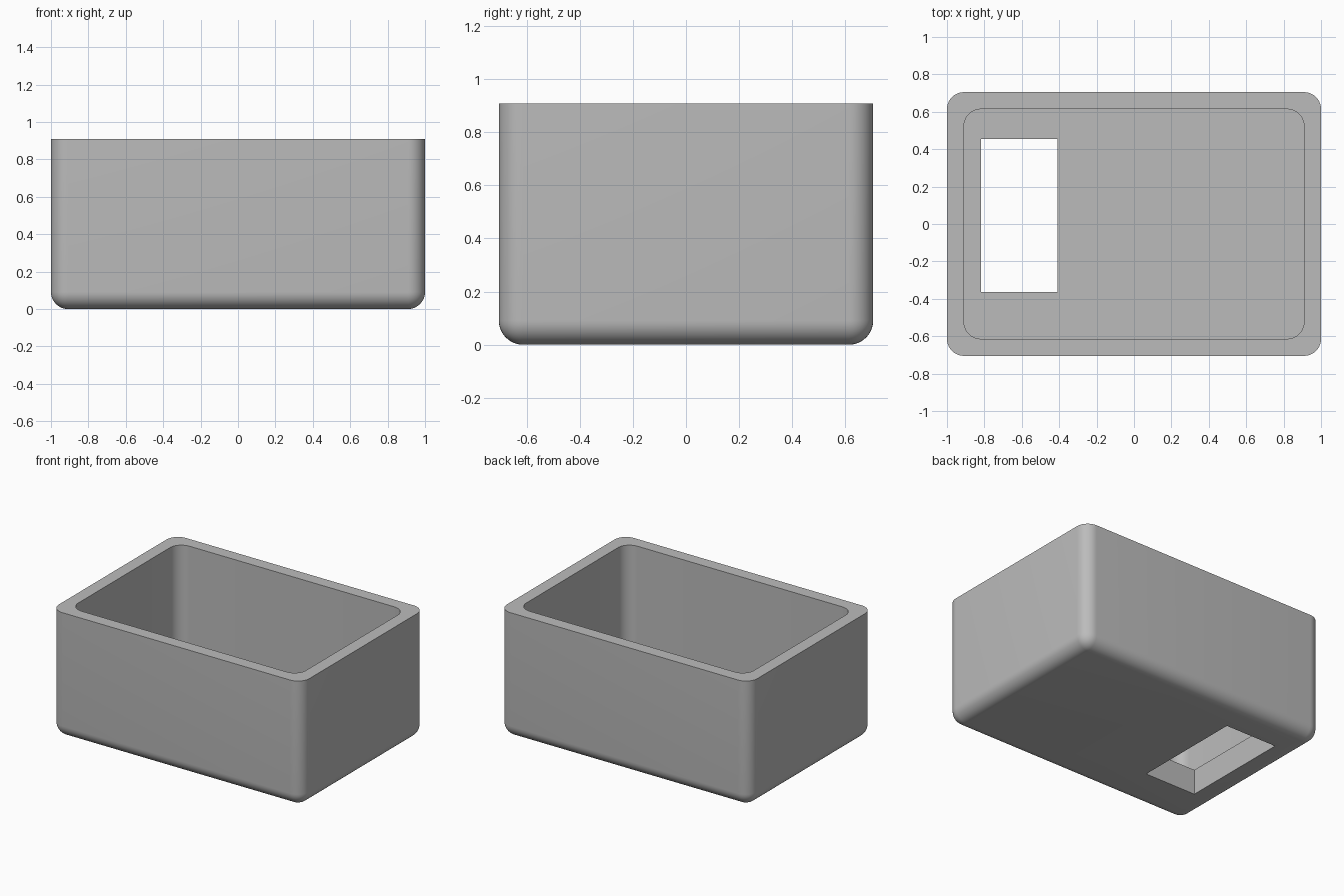
import bpy
import bmesh
import math
from mathutils import Vector

UNIT = 1 / 11            # wall thickness, the module of the whole design
HALF_X, HALF_Y, HEIGHT = 1.0, 0.705, 10 * UNIT
FLOOR = 2 * UNIT
RADIUS = UNIT

if "Cube" in bpy.data.objects:
    bpy.data.objects.remove(bpy.data.objects["Cube"], do_unlink=True)

grey = bpy.data.materials.new("plain grey")
grey.use_nodes = True
colour = (0.5, 0.5, 0.5, 1)
grey.diffuse_color = colour
grey.node_tree.nodes["Principled BSDF"].inputs["Base Color"].default_value = colour


def block(name, low, high, radius=0, round_bottom=False):
    """Box between two corners, with optional rounded uprights and bottom."""
    low, high = Vector(low), Vector(high)
    bm = bmesh.new()
    bmesh.ops.create_cube(bm, size=1)
    for v in bm.verts:
        v.co = (low + high) / 2 + v.co * (high - low)
    if radius:
        def rounded(edge):
            a, b = (v.co.z for v in edge.verts)
            return abs(a - b) > 0.01 or (round_bottom and a < low.z + 0.01)
        bmesh.ops.bevel(bm, geom=[e for e in bm.edges if rounded(e)],
                        offset=radius, segments=10, profile=0.5, affect='EDGES')
    mesh = bpy.data.meshes.new(name)
    bm.to_mesh(mesh)
    bm.free()
    mesh.materials.append(grey)
    obj = bpy.data.objects.new(name, mesh)
    bpy.context.collection.objects.link(obj)
    return obj


# Outer shell, square at the rim and rounded elsewhere
box = block("open_box", (-HALF_X, -HALF_Y, 0), (HALF_X, HALF_Y, HEIGHT), RADIUS, True)

# Cavity above the floor, and the rectangular slot through the floor
ix, iy = HALF_X - UNIT, HALF_Y - UNIT
cutters = [
    block("cavity_cutter", (-ix, -iy, FLOOR), (ix, iy, HEIGHT + 0.5), RADIUS),
    block("slot_cutter", (-9 * UNIT, -4 * UNIT, -0.5), (-4.5 * UNIT, 5 * UNIT, HEIGHT / 2)),
]

bpy.context.view_layer.objects.active = box
for cutter in cutters:
    cutter.hide_render = True
    cut = box.modifiers.new(cutter.name, 'BOOLEAN')
    cut.operation = 'DIFFERENCE'
    cut.solver = 'EXACT'
    cut.object = cutter
    bpy.ops.object.modifier_apply(modifier=cut.name)
    bpy.data.objects.remove(cutter, do_unlink=True)

# Smooth rounded corners, crisp rim, floor and slot edges
bpy.ops.object.select_all(action='DESELECT')
box.select_set(True)
bpy.ops.object.shade_smooth_by_angle(angle=math.radians(30))
